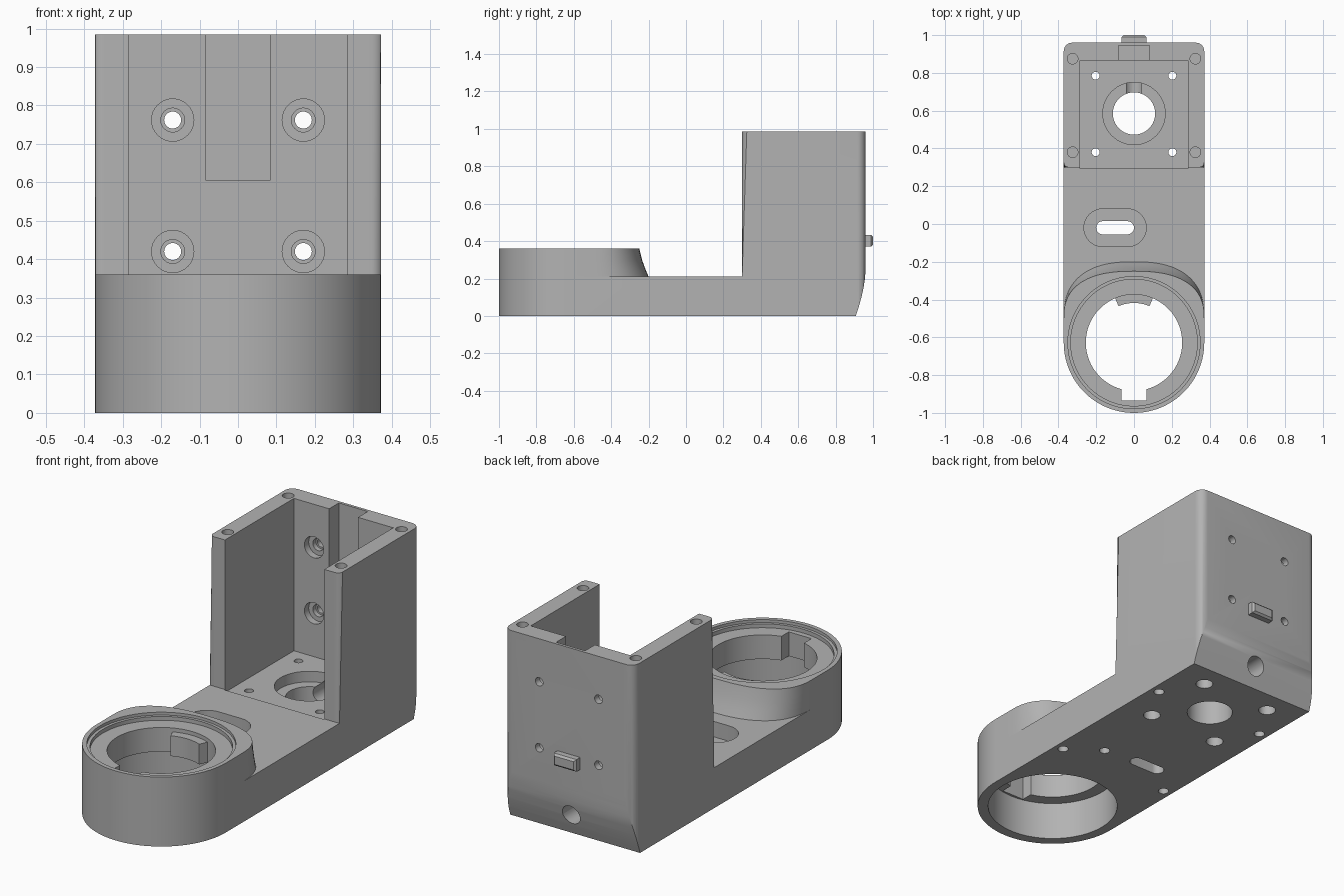
import bpy, bmesh
from math import sin, cos, pi, radians
from mathutils import Matrix, Vector

cube = bpy.data.objects.get("Cube")
if cube:
    bpy.data.objects.remove(cube, do_unlink=True)

grey = bpy.data.materials.new("machined grey")
grey.use_nodes = True
tone = (0.45, 0.45, 0.45, 1)
grey.diffuse_color = tone
grey.node_tree.nodes["Principled BSDF"].inputs["Base Color"].default_value = tone

W = 0.372            # half width of the bracket
RING_Y = -0.628      # centre of the front ring


def make(name, bm):
    bmesh.ops.recalc_face_normals(bm, faces=bm.faces)
    mesh = bpy.data.meshes.new(name)
    bm.to_mesh(mesh)
    bm.free()
    mesh.materials.append(grey)
    obj = bpy.data.objects.new(name, mesh)
    bpy.context.collection.objects.link(obj)
    return obj


def loft(name, loops):
    """Skin a stack of equal-length point loops and cap both ends."""
    bm = bmesh.new()
    rows = [[bm.verts.new(p) for p in loop] for loop in loops]
    n = len(rows[0])
    for a, b in zip(rows, rows[1:]):
        for i in range(n):
            j = (i + 1) % n
            bm.faces.new((a[i], a[j], b[j], b[i]))
    bm.faces.new(rows[0][::-1])
    bm.faces.new(rows[-1])
    return make(name, bm)


def prism(name, outline, z0, z1):
    return loft(name, [[(x, y, z) for x, y in outline] for z in (z0, z1)])


def box(name, x0, x1, y0, y1, z0, z1):
    return prism(name, [(x0, y0), (x1, y0), (x1, y1), (x0, y1)], z0, z1)


def arc(cx, cy, r, a0, a1, n):
    angles = [radians(a0 + (a1 - a0) * i / n) for i in range(n + 1)]
    return [(cx + r * cos(a), cy + r * sin(a)) for a in angles]


def slot(cx, cy, half, r):
    return arc(cx + half, cy, r, -90, 90, 16) + arc(cx - half, cy, r, 90, 270, 16)


def rod(x, y, z, r, depth, axis="Z", n=32):
    """Cylinder starting at a point and running along +z or +y."""
    bm = bmesh.new()
    m = Matrix.Translation((x, y, z))
    if axis == "Y":
        m = m @ Matrix.Rotation(-pi / 2, 4, "X")
    bmesh.ops.create_cone(bm, cap_ends=True, segments=n, radius1=r, radius2=r, depth=depth,
                          matrix=m @ Matrix.Translation((0, 0, depth / 2)))
    return make("cutter", bm)


def boolean(obj, tool, operation):
    mod = obj.modifiers.new("boolean", "BOOLEAN")
    mod.operation = operation
    mod.solver = "EXACT"
    mod.object = tool
    bpy.context.view_layer.objects.active = obj
    bpy.ops.object.modifier_apply(modifier=mod.name)


def cut(targets, tool):
    for obj in targets:
        boolean(obj, tool, "DIFFERENCE")
    bpy.data.objects.remove(tool, do_unlink=True)


# Body: side profile extruded across, tower front edges rounded
side = [(-1.1, 0), (0.908, 0), (0.924, 0.05), (0.938, 0.1), (0.949, 0.15), (0.957, 0.2),
        (0.96, 0.25), (0.96, 0.985), (0.30, 0.985), (0.30, 0.21), (-1.1, 0.21)]
body = loft("body", [[(x, y, z) for y, z in side] for x in (-W, W)])
bm = bmesh.new()
bm.from_mesh(body.data)
edges = [e for e in bm.edges
         if all(abs(v.co.y - 0.30) < 1e-4 for v in e.verts)
         and abs(e.verts[0].co.z - e.verts[1].co.z) > 0.5]
bmesh.ops.bevel(bm, geom=edges, offset=0.025, segments=5, profile=0.5, affect="EDGES")
bm.to_mesh(body.data)
bm.free()

# Rounded plan outline trims the body front and the tower back corners
front = arc(0, RING_Y, W, 180, 360, 64)
c = 0.045
plan = front + arc(W - c, 0.96 - c, c, 0, 90, 8) + arc(c - W, 0.96 - c, c, 90, 180, 8)
trim = prism("cutter", plan, -0.1, 1.1)
boolean(body, trim, "INTERSECT")
bpy.data.objects.remove(trim, do_unlink=True)


# Raised ring collar with a sloping rounded back
def collar_loop(z, reach):
    back = []
    for i in range(41):
        a = pi * i / 40
        x = W * abs(cos(a)) ** 0.8 * (1 if i <= 20 else -1)
        back.append((x, -0.5 + reach * sin(a) ** 0.8))
    return [(x, y, z) for x, y in front + back]


collar = loft("ring_collar", [collar_loop(z, d) for z, d in
                              ((0.21, 0.30), (0.25, 0.283), (0.30, 0.265), (0.36, 0.25))])

# Ring bore: wide below, narrow flange, shallow stepped seat on top
both = [body, collar]
cut(both, rod(0, RING_Y, -0.1, 0.32, 0.30, n=96))
cut(both, rod(0, RING_Y, 0.15, 0.255, 0.5, n=96))
cut([collar], rod(0, RING_Y, 0.345, 0.35, 0.2, n=96))
cut([collar], rod(0, RING_Y, 0.325, 0.335, 0.2, n=96))
cut(both, box("cutter", -0.065, 0.065, -0.935, -0.8, 0.15, 0.5))
key = prism("ring_key", arc(0, RING_Y, 0.21, 67, 113, 10) + arc(0, RING_Y, 0.265, 113, 67, 10),
            0.2, 0.305)

# Tower pocket and the channel in its back wall
cut([body], box("cutter", -0.285, 0.285, 0.295, 0.865, 0.195, 1.2))
cut([body], box("cutter", -0.083, 0.083, 0.8, 0.945, 0.605, 1.2))

# Shaft hole, its bearing seat and the rear passage
cut([body], rod(0, 0.585, -0.1, 0.112, 0.5, n=64))
cut([body], rod(0, 0.585, 0.14, 0.165, 0.1, n=64))
cut([body], rod(0, 0.6, 0.11, 0.05, 0.6, "Y"))

# Cable slot with its recess
cut([body], prism("cutter", slot(-0.1, -0.02, 0.065, 0.1), 0.13, 0.3))
cut([body], prism("cutter", slot(-0.1, -0.02, 0.065, 0.035), -0.1, 0.3))

# Screw holes, mirrored left and right
for s in (-1, 1):
    for y in (0.38, 0.785):
        cut([body], rod(s * 0.203, y, -0.1, 0.021, 0.5))
        cut([body], rod(s * 0.203, y, -0.1, 0.042, 0.2))
    for y in (0.38, 0.875):
        cut([body], rod(s * 0.325, y, 0.87, 0.028, 0.3))
    for y in (-0.16, 0.58):
        cut([body], rod(s * 0.325, y, -0.1, 0.026, 0.2))
    for z in (0.42, 0.762):
        cut([body], rod(s * 0.17, 0.8, z, 0.022, 0.3, "Y"))
        cut([body], rod(s * 0.17, 0.8, z, 0.031, 0.125, "Y"))
        cut([body], rod(s * 0.17, 0.8, z, 0.055, 0.1, "Y"))
cut([body], rod(0.157, -0.04, -0.1, 0.026, 0.2))

# Small tab on the back wall
tab = box("back_tab", -0.065, 0.065, 0.95, 1.0, 0.37, 0.433)
bm = bmesh.new()
bm.from_mesh(tab.data)
bmesh.ops.bevel(bm, geom=[e for e in bm.edges if all(v.co.y > 0.99 for v in e.verts)],
                offset=0.01, segments=1, affect="EDGES")
bm.to_mesh(tab.data)
bm.free()

# Smooth the round walls, keep the edges crisp
bpy.ops.object.select_all(action="DESELECT")
for obj in (body, collar, key):
    obj.select_set(True)
bpy.context.view_layer.objects.active = body
bpy.ops.object.shade_smooth_by_angle(angle=radians(30))
